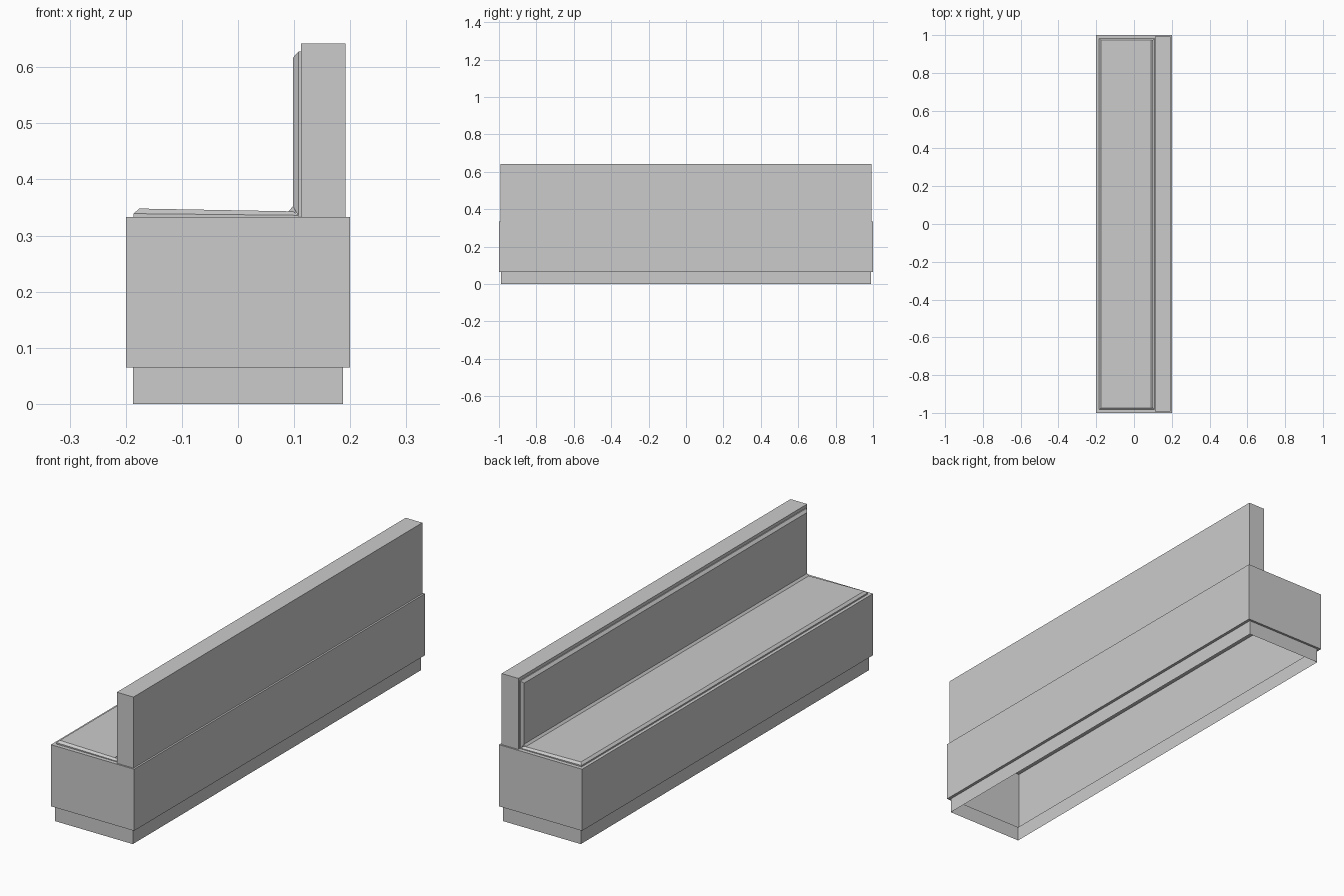
import bpy, bmesh

if "Cube" in bpy.data.objects:
    bpy.data.objects.remove(bpy.data.objects["Cube"])


def loft(name, rings, cap_first=True, cap_last=True):
    """Join a stack of four-point rings into a flat-faced mesh."""
    bm = bmesh.new()
    loops = [[bm.verts.new(p) for p in ring] for ring in rings]
    for a, b in zip(loops, loops[1:]):
        for i in range(4):
            j = (i + 1) % 4
            bm.faces.new((a[i], a[j], b[j], b[i]))
    if cap_first:
        bm.faces.new(loops[0][::-1])
    if cap_last:
        bm.faces.new(loops[-1])
    bmesh.ops.recalc_face_normals(bm, faces=bm.faces)
    mesh = bpy.data.meshes.new(name)
    bm.to_mesh(mesh)
    bm.free()
    obj = bpy.data.objects.new(name, mesh)
    bpy.context.collection.objects.link(obj)
    return obj


def flat_ring(x0, x1, y, z0, z1=None):
    """Horizontal ring; z may differ between the front and back edges."""
    z1 = z0 if z1 is None else z1
    return [(x0, -y, z0), (x1, -y, z1), (x1, y, z1), (x0, y, z0)]


def upright_ring(x, y, z0, z1):
    return [(x, -y, z0), (x, y, z0), (x, y, z1), (x, -y, z1)]


# Hollow bench body with recessed plinth, open underneath
loft("bench_base", [
    flat_ring(-0.187, 0.187, 0.99, 0.0),
    flat_ring(-0.187, 0.187, 0.99, 0.065),
    flat_ring(-0.2, 0.2, 1.0, 0.065),
    flat_ring(-0.2, 0.2, 1.0, 0.333),
], cap_first=False)

# Backrest board
loft("backrest", [
    flat_ring(0.112, 0.192, 0.993, 0.333),
    flat_ring(0.112, 0.192, 0.993, 0.642),
])

# Seat pad with chamfered rim, dipping slightly to the back
loft("seat_pad", [
    flat_ring(-0.186, 0.108, 0.983, 0.333),
    flat_ring(-0.186, 0.108, 0.983, 0.339, 0.336),
    flat_ring(-0.176, 0.098, 0.973, 0.348, 0.343),
])

# Back pad with chamfered rim
loft("back_pad", [
    upright_ring(0.112, 0.983, 0.334, 0.628),
    upright_ring(0.108, 0.983, 0.334, 0.628),
    upright_ring(0.098, 0.973, 0.352, 0.617),
])

# Small sloped fillet where the two pads meet
loft("pad_fillet", [
    [(0.088, y, 0.341), (0.104, y, 0.341), (0.104, y, 0.354), (0.098, y, 0.352)]
    for y in (-0.973, 0.973)
])
